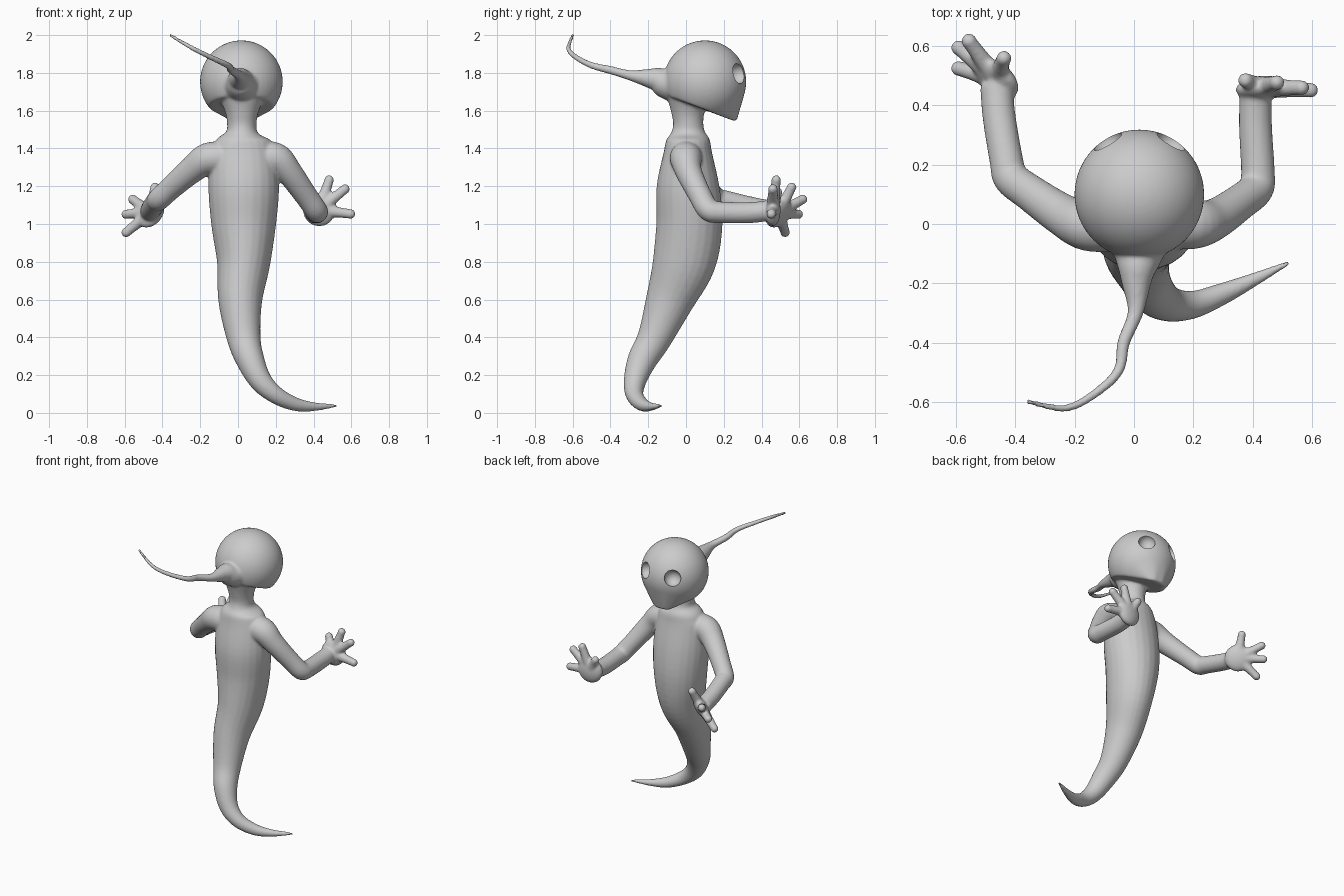
import bpy, bmesh, math
from mathutils import Vector, Matrix

if "Cube" in bpy.data.objects:
    bpy.data.objects.remove(bpy.data.objects["Cube"])

bm = bmesh.new()


def resample(pts, steps):
    # Catmull-Rom through (x, y, z, radius_a, radius_b) stations
    p = [Vector(q if len(q) == 5 else (*q, q[3])) for q in pts]
    p = [p[0] * 2 - p[1]] + p + [p[-1] * 2 - p[-2]]
    out = []
    for a, b, c, d in zip(p, p[1:], p[2:], p[3:]):
        for i in range(steps):
            t = i / steps
            out.append(0.5 * (2 * b + (c - a) * t + (2 * a - 5 * b + 4 * c - d) * t**2
                              + (3 * b - a - 3 * c + d) * t**3))
    return out + [p[-2]]


def tube(pts, steps=5, sides=24, side=(1, 0, 0)):
    st = resample(pts, steps)
    pos = [Vector(s[:3]) for s in st]
    u = Vector(side)
    rings = []
    for i, s in enumerate(st):
        t = (pos[min(i + 1, len(pos) - 1)] - pos[max(i - 1, 0)]).normalized()
        u = (u - t * u.dot(t)).normalized()
        v = t.cross(u)
        rings.append([bm.verts.new(pos[i] + u * s[3] * math.cos(k * math.tau / sides)
                                   + v * s[4] * math.sin(k * math.tau / sides)) for k in range(sides)])
    for r, q in zip(rings, rings[1:]):
        for k in range(sides):
            n = (k + 1) % sides
            bm.faces.new((r[k], r[n], q[n], q[k]))
    bm.faces.new(rings[0][::-1])
    bm.faces.new(rings[-1])


def ball(c, size, normal=(0, 0, 1)):
    rot = Vector(normal).to_track_quat('Z', 'Y').to_matrix().to_4x4()
    m = Matrix.Translation(c) @ rot @ Matrix.Diagonal((*size, 1))
    bmesh.ops.create_uvsphere(bm, u_segments=24, v_segments=16, radius=1, matrix=m)


def hand(palm, normal, tips):
    ball(palm, (0.088, 0.088, 0.04), normal)
    for tip in tips:
        p, t = Vector(palm), Vector(tip)
        e = t - (t - p).normalized() * 0.024
        tube([(*p.lerp(e, 0.2), 0.034), (*p.lerp(e, 0.65), 0.028), (*e, 0.025)], 3, 16, (0.3, 0.9, 0.2))
        ball(e, (0.0265,) * 3)


# neck, torso and curling tail
tube([(.02, .01, 1.67, .12, .11), (.02, .01, 1.59, .088, .088), (.02, .012, 1.53, .078, .08),
      (.02, .012, 1.485, .085, .09), (.02, .012, 1.445, .14, .115), (.025, .01, 1.38, .17, .128),
      (.03, .01, 1.2, .187, .166), (.03, .018, 1.0, .172, .175), (.03, -.01, .8, .142, .167),
      (.012, -.085, .6, .117, .128), (.03, -.165, .4, .09, .092), (.065, -.232, .28, .075, .078),
      (.12, -.27, .17, .06, .06), (.2, -.272, .095, .047, .047), (.3, -.235, .047, .037, .037),
      (.4, -.19, .033, .024, .024), (.525, -.13, .038, .008, .008)])

# thin trailing point at the back of the head
tube([(.02, 0, 1.75, .14), (.015, -.1, 1.745, .088), (.01, -.155, 1.765, .064), (.008, -.2, 1.772, .05),
      (.005, -.3, 1.788, .027), (-.035, -.4, 1.815, .022), (-.055, -.5, 1.84, .018),
      (-.15, -.585, 1.885, .015), (-.24, -.622, 1.93, .013), (-.365, -.598, 2.003, .009)])

# arms
tube([(-.06, -.01, 1.35, .085), (-.16, -.005, 1.345, .085), (-.24, .03, 1.29, .072), (-.35, .105, 1.195, .062),
      (-.415, .155, 1.135, .06), (-.43, .21, 1.12, .057), (-.455, .36, 1.085, .056), (-.465, .47, 1.065, .055)],
     side=(0, 0, 1))
tube([(.1, .005, 1.35, .085), (.2, 0, 1.345, .085), (.27, .015, 1.275, .07), (.36, .075, 1.15, .061),
      (.412, .12, 1.075, .06), (.418, .18, 1.062, .057), (.41, .33, 1.06, .056), (.41, .44, 1.07, .054)],
     side=(0, 0, 1))

# hands
hand((-.465, .49, 1.06), (.57, .68, -.47),
     [(-.435, .57, 1.215), (-.57, .635, 1.14), (-.61, .61, 1.05), (-.61, .53, .94)])
hand((.43, .46, 1.075), (-.1, 1, 0),
     [(.365, .49, 1.19), (.49, .48, 1.255), (.585, .46, 1.2), (.62, .45, 1.05)])

# head: hull of a sphere cut flat beneath, pulled out to a chin
c = Vector((.018, .1, 1.753))
hb = bmesh.new()
bmesh.ops.create_uvsphere(hb, u_segments=48, v_segments=32, radius=.219)
pts = [v.co + c for v in hb.verts]
hb.free()
pts = [p for p in pts if p.z > 1.64 - .35 * p.y]
pts += [Vector((.018 + x, y, 1.547)) for x, y in ((-.06, .25), (.06, .25), (-.03, .268), (.03, .268))]
hv = [bm.verts.new(p) for p in pts]
res = bmesh.ops.convex_hull(bm, input=hv)
spare = {g for g in res['geom_interior'] + res['geom_unused'] if isinstance(g, bmesh.types.BMVert)}
bmesh.ops.delete(bm, geom=list(spare), context='VERTS')

bmesh.ops.recalc_face_normals(bm, faces=bm.faces[:])
me = bpy.data.meshes.new("spirit_figure")
bm.to_mesh(me)
bm.free()
fig = bpy.data.objects.new("spirit_figure", me)
bpy.context.collection.objects.link(fig)

# fuse and soften the parts
rm = fig.modifiers.new("fuse", 'REMESH')
rm.mode = 'VOXEL'
rm.voxel_size = 0.008
sm = fig.modifiers.new("soften", 'SMOOTH')
sm.factor = 0.5
sm.iterations = 8

# hollow eye sockets
cutters = []
for s in (-1, 1):
    d = Vector((s * .109, .182, .045)).normalized()
    bpy.ops.mesh.primitive_uv_sphere_add(segments=32, ring_count=16, radius=.054, location=c + d * .212)
    cut = bpy.context.object
    cut.name = "eye_cutter"
    cut.hide_render = True
    b = fig.modifiers.new("eye_socket", 'BOOLEAN')
    b.operation = 'DIFFERENCE'
    b.object = cut
    cutters.append(cut)

bpy.ops.object.select_all(action='DESELECT')
fig.select_set(True)
bpy.context.view_layer.objects.active = fig
bpy.ops.object.convert(target='MESH')
for cut in cutters:
    bpy.data.objects.remove(cut)
bpy.ops.object.shade_smooth_by_angle(angle=math.radians(40))
